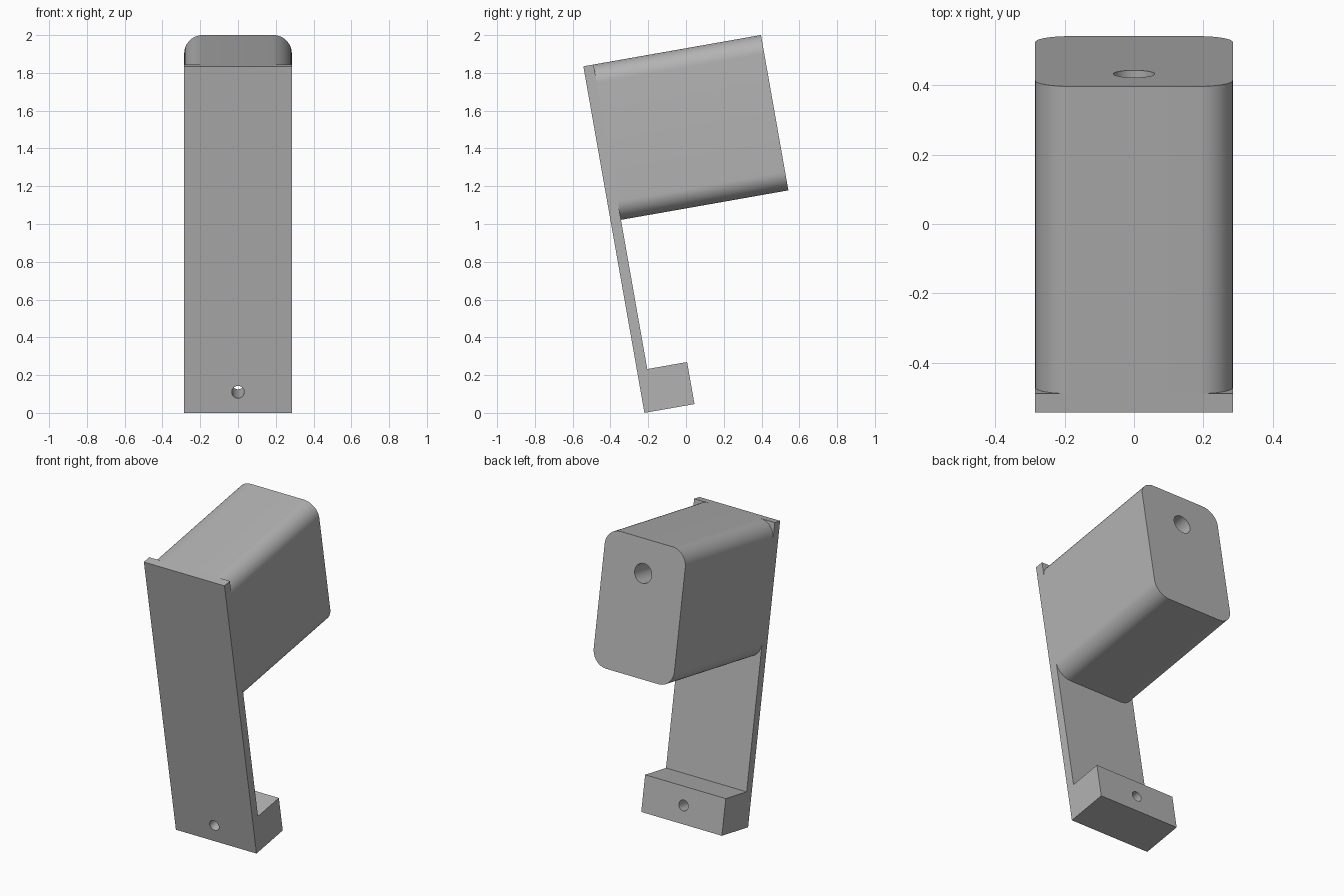
import bpy, bmesh
from math import radians, sin, cos, pi
from mathutils import Matrix, Vector

cube = bpy.data.objects.get("Cube")
if cube:
    bpy.data.objects.remove(cube, do_unlink=True)

HALF = 0.285      # half width of every part
THICK = 0.055     # back plate thickness
HEIGHT = 1.863    # plate length along its own slope
TILT = Matrix.Translation((0, -0.22, 0)) @ Matrix.Rotation(radians(10), 4, 'X')

grey = bpy.data.materials.new("plain grey")
grey.use_nodes = True
colour = (0.45, 0.45, 0.45, 1)
grey.diffuse_color = colour
grey.node_tree.nodes["Principled BSDF"].inputs["Base Color"].default_value = colour


def extrude(name, outline, direction):
    """Prism from a closed outline, placed in the tilted frame."""
    bm = bmesh.new()
    face = bm.faces.new([bm.verts.new(p) for p in outline])
    out = bmesh.ops.extrude_face_region(bm, geom=[face])
    moved = [v for v in out["geom"] if isinstance(v, bmesh.types.BMVert)]
    bmesh.ops.translate(bm, verts=moved, vec=direction)
    bmesh.ops.recalc_face_normals(bm, faces=bm.faces)
    mesh = bpy.data.meshes.new(name)
    bm.to_mesh(mesh)
    bm.free()
    mesh.materials.append(grey)
    ob = bpy.data.objects.new(name, mesh)
    bpy.context.collection.objects.link(ob)
    ob.matrix_world = TILT
    return ob


def drill(ob, height, radius, start, end):
    """Cut a round hole along the depth axis."""
    ring = [(radius * cos(a), start, height + radius * sin(a))
            for a in (2 * pi * i / 32 for i in range(32))]
    cutter = extrude("hole_cutter", ring, (0, end - start, 0))
    cutter.hide_render = True
    mod = ob.modifiers.new("hole", 'BOOLEAN')
    mod.operation = 'DIFFERENCE'
    mod.solver = 'EXACT'
    mod.object = cutter
    bpy.context.view_layer.objects.active = ob
    bpy.ops.object.modifier_apply(modifier=mod.name)
    bpy.data.objects.remove(cutter, do_unlink=True)


def smooth(ob):
    bpy.ops.object.select_all(action='DESELECT')
    ob.select_set(True)
    bpy.context.view_layer.objects.active = ob
    bpy.ops.object.shade_smooth_by_angle(angle=radians(30))


# Plate and foot as one L-shaped profile with a through hole
profile = [(0, 0), (0.269, 0), (0.269, 0.226), (THICK, 0.226),
           (THICK, HEIGHT), (0, HEIGHT)]
stand = extrude("plate_and_foot", [(-HALF, y, z) for y, z in profile],
                (2 * HALF, 0, 0))
drill(stand, 0.112, 0.033, -0.1, 0.4)
smooth(stand)

# Housing: rounded rectangle extruded back from the plate
LOW, RADIUS, STEPS = 1.028, 0.1, 12
corners = [(HALF - RADIUS, HEIGHT - RADIUS), (RADIUS - HALF, HEIGHT - RADIUS),
           (RADIUS - HALF, LOW + RADIUS), (HALF - RADIUS, LOW + RADIUS)]
outline = []
for quarter, (cx, cz) in enumerate(corners):
    for i in range(STEPS + 1):
        a = (quarter + i / STEPS) * pi / 2
        outline.append((cx + RADIUS * cos(a), THICK, cz + RADIUS * sin(a)))
housing = extrude("housing", outline, (0, 0.955 - THICK, 0))
drill(housing, 1.655, 0.06, 0.5, 1.1)
smooth(housing)
